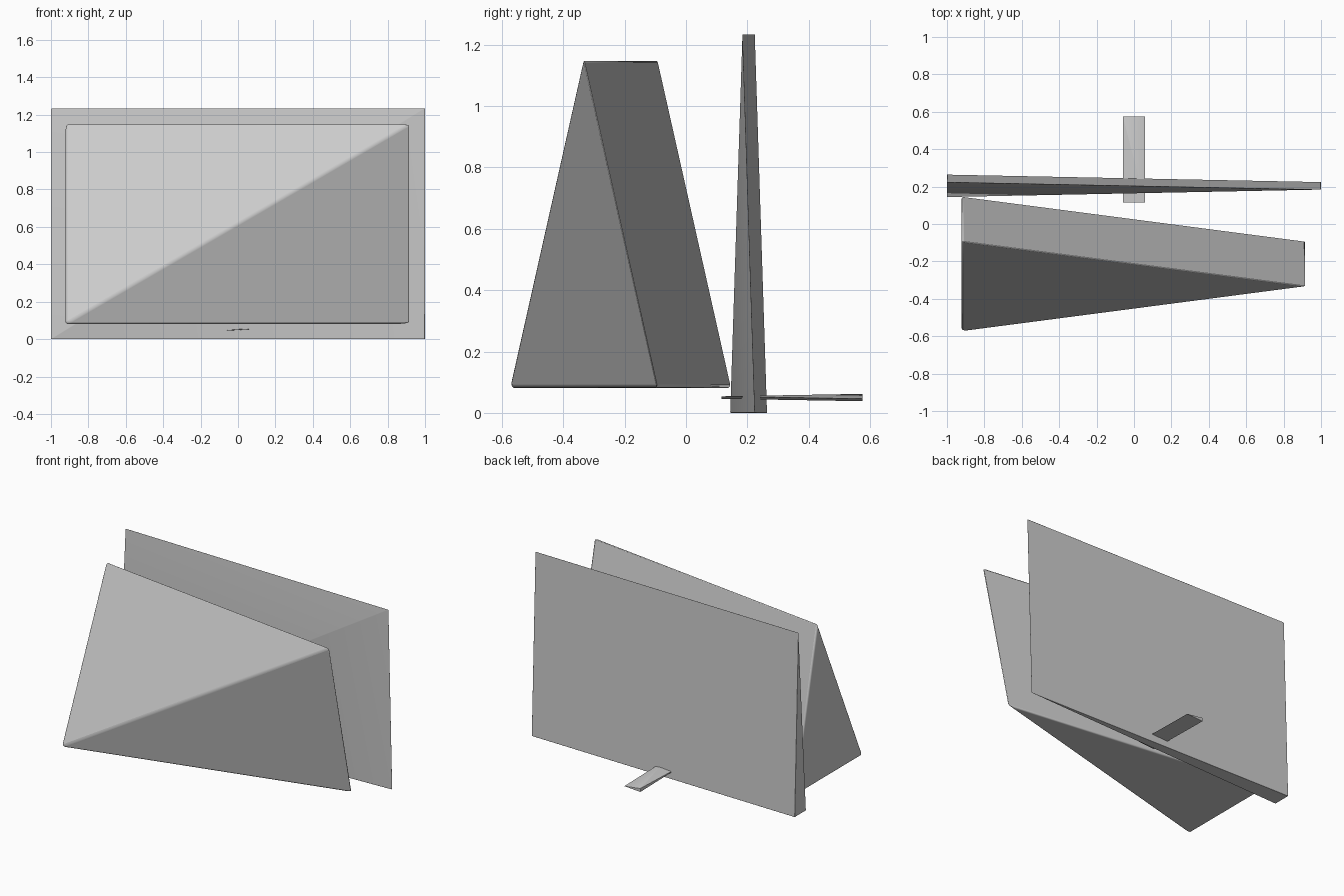
import bpy, bmesh

if "Cube" in bpy.data.objects:
    bpy.data.objects.remove(bpy.data.objects["Cube"])


def skewed_wedge(name, x, low, high, near, far, bevel, lying=False):
    """Tilted flat back panel whose thick lower-left corner rises to a point."""
    third = (far - near) / 3
    pts = [
        (-x, far, low),               # lower left of the back panel
        (x, near + 2 * third, low),   # lower right
        (x, near + third, high),      # upper right
        (-x, near + 2 * third, high), # upper left
        (-x, near, low),              # raised corner
    ]
    if lying:                         # panel laid flat, raised corner upward
        pts = [(px, -pz, -py) for px, py, pz in pts]
    bm = bmesh.new()
    v = [bm.verts.new(p) for p in pts]
    for idx in [(0, 1, 2, 3), (4, 1, 2), (4, 2, 3), (4, 3, 0), (4, 0, 1)]:
        bm.faces.new([v[i] for i in idx])
    bmesh.ops.recalc_face_normals(bm, faces=bm.faces)
    mesh = bpy.data.meshes.new(name)
    bm.to_mesh(mesh)
    bm.free()
    obj = bpy.data.objects.new(name, mesh)
    bpy.context.collection.objects.link(obj)
    mod = obj.modifiers.new("soft_edges", "BEVEL")
    mod.width = bevel
    mod.segments = 3
    mod.limit_method = "NONE"
    bpy.ops.object.select_all(action="DESELECT")
    obj.select_set(True)
    bpy.context.view_layer.objects.active = obj
    bpy.ops.object.shade_smooth_by_angle(angle=0.6)
    return obj


# Large front wedge
skewed_wedge("front_wedge", 0.922, 0.081, 1.154, -0.575, 0.148, 0.012)
# Thin tall board behind it
skewed_wedge("back_board", 1.0, 0.0, 1.235, 0.144, 0.264, 0.002)
# Small flat tab through the foot of the board
skewed_wedge("rear_tab", 0.06, -0.575, -0.115, -0.062, -0.038, 0.0005, lying=True)
